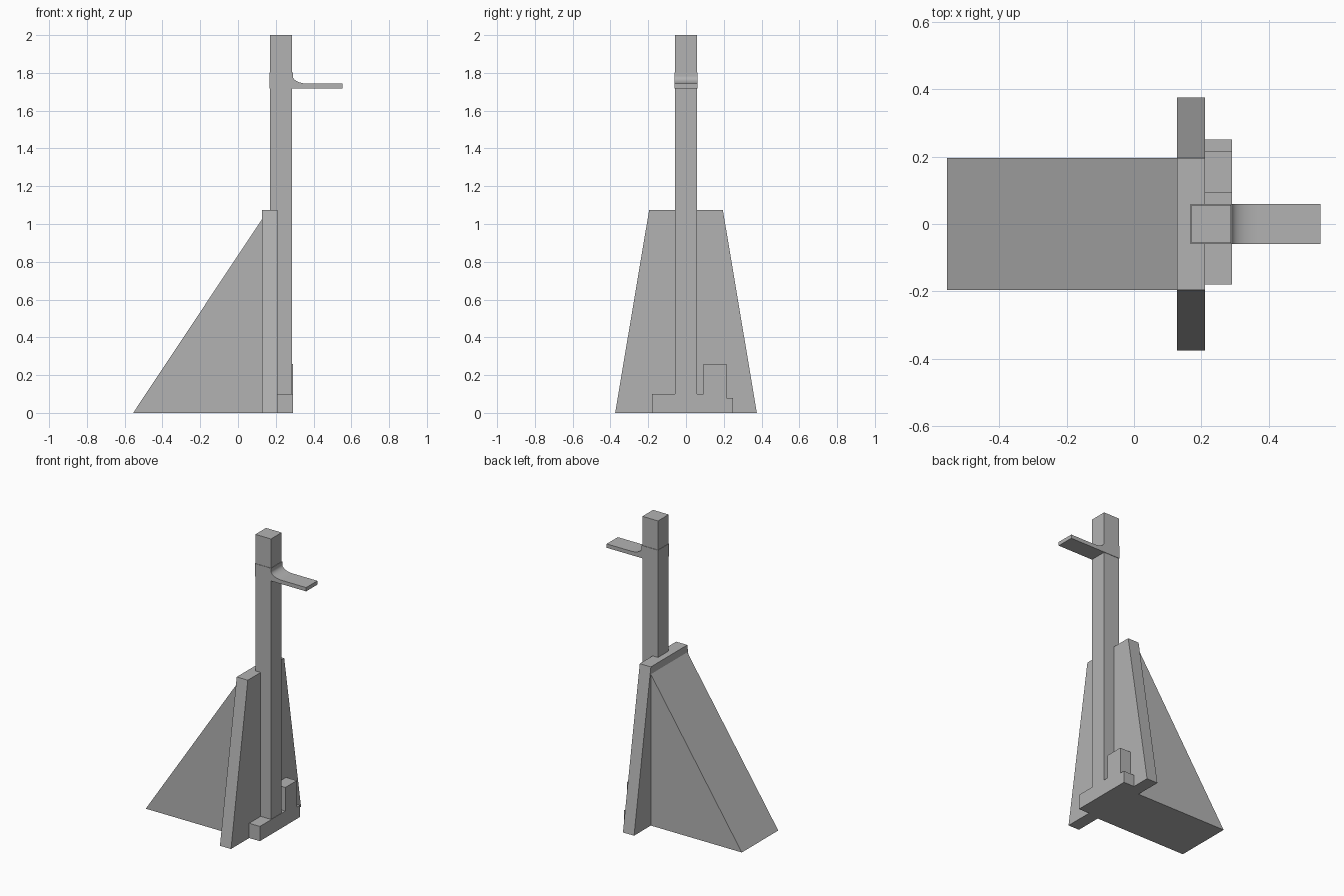
import bpy, bmesh, math
from mathutils import Vector

cube = bpy.data.objects.get("Cube")
if cube:
    bpy.data.objects.remove(cube)

GREY = (0.45, 0.45, 0.45, 1)
grey = bpy.data.materials.new("plain grey")
grey.use_nodes = True
grey.diffuse_color = GREY
grey.node_tree.nodes["Principled BSDF"].inputs["Base Color"].default_value = GREY


def extrude_profile(name, points, axis, low, high):
    """Extrude a 2D profile: (y, z) along x, or (x, z) along y."""
    def place(p, d):
        return (d, p[0], p[1]) if axis == "x" else (p[0], d, p[1])
    bm = bmesh.new()
    face = bm.faces.new([bm.verts.new(place(p, low)) for p in points])
    moved = bmesh.ops.extrude_face_region(bm, geom=[face])["geom"]
    offset = Vector(place((0, 0), high - low))
    bmesh.ops.translate(bm, vec=offset,
                        verts=[v for v in moved if isinstance(v, bmesh.types.BMVert)])
    bmesh.ops.recalc_face_normals(bm, faces=bm.faces)
    mesh = bpy.data.meshes.new(name)
    bm.to_mesh(mesh)
    bm.free()
    mesh.materials.append(grey)
    obj = bpy.data.objects.new(name, mesh)
    bpy.context.collection.objects.link(obj)
    return obj


# Tapered upright board
extrude_profile("tapered_board",
                [(-0.375, 0), (0.375, 0), (0.195, 1.075), (-0.195, 1.075)],
                "x", 0.127, 0.21)

# Sloping wedge behind the board
extrude_profile("wedge_support", [(-0.555, 0), (0.13, 0), (0.13, 1.03)],
                "y", -0.195, 0.195)

# Tall square post
extrude_profile("post", [(0.17, 0), (0.287, 0), (0.287, 2), (0.17, 2)],
                "y", -0.057, 0.057)

# Stepped foot at the base of the post
extrude_profile("stepped_foot",
                [(-0.18, 0), (0.25, 0), (0.25, 0.08), (0.215, 0.08),
                 (0.215, 0.26), (0.092, 0.26), (0.092, 0.1), (-0.18, 0.1)],
                "x", 0.205, 0.29)

# Arm with a curved fillet, wrapping the post
fillet = []
for i in range(13):
    a = math.pi / 2 * i / 12
    fillet.append((0.37 - 0.08 * math.sin(a), 1.783 - 0.04 * math.cos(a)))
arm = extrude_profile("arm",
                      [(0.168, 1.717), (0.553, 1.717), (0.553, 1.743)]
                      + fillet + [(0.29, 1.803), (0.168, 1.803)],
                      "y", -0.06, 0.06)

# Smooth only the curved part of the arm
bpy.context.view_layer.objects.active = arm
arm.select_set(True)
bpy.ops.object.shade_smooth_by_angle(angle=math.radians(25))
arm.select_set(False)
